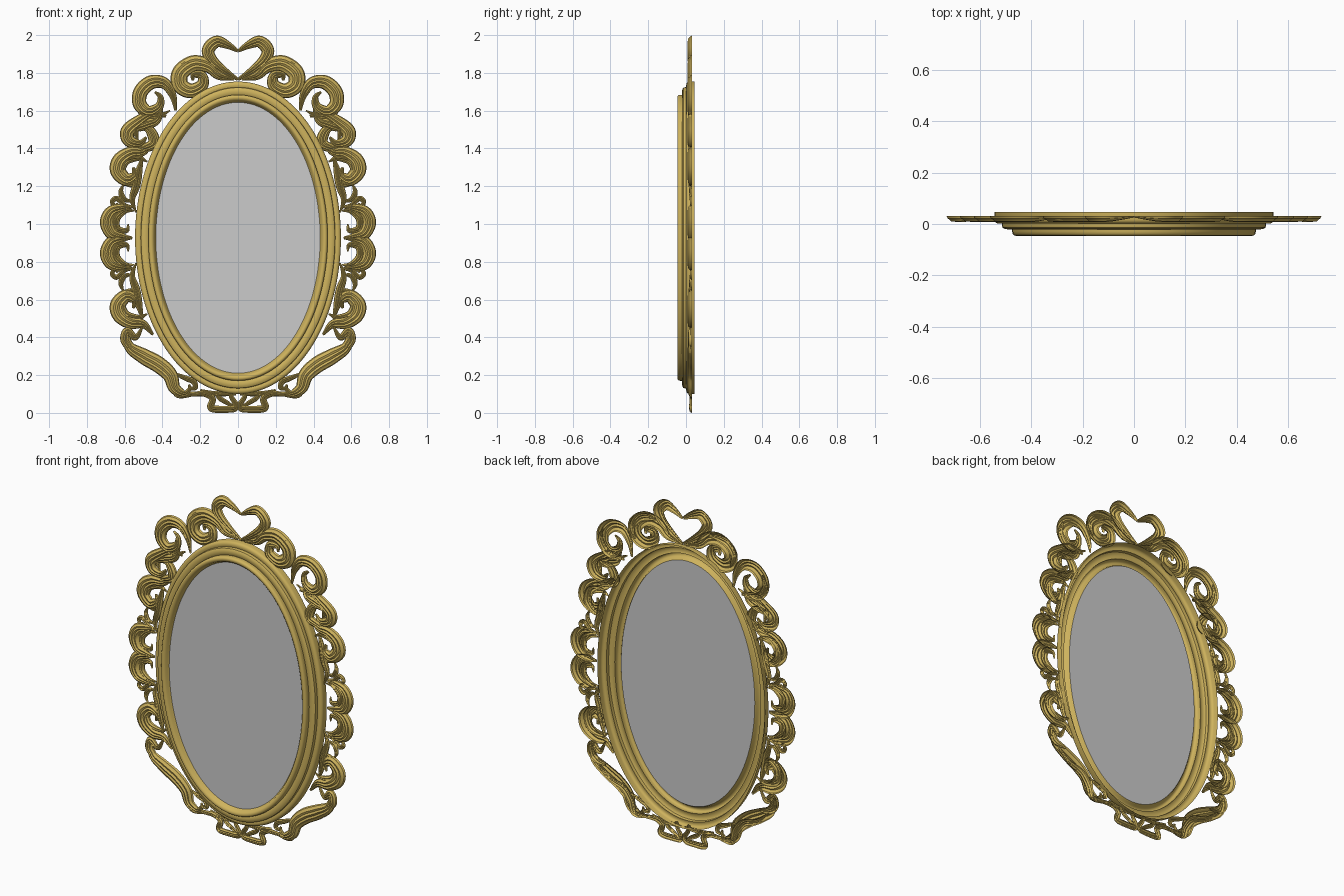
import bpy, math
from mathutils import Vector

CZ = 0.927                      # height of the oval's centre
RX, RZ = 0.435, 0.717           # half sizes of the glass

gold = bpy.data.materials.new("gold")
gold.diffuse_color = (0.62, 0.45, 0.11, 1)


def make(name, verts, faces, mat=None, mirror=None):
    me = bpy.data.meshes.new(name)
    me.from_pydata(verts, [], faces)
    ob = bpy.data.objects.new(name, me)
    ob.location.z = CZ
    bpy.context.collection.objects.link(ob)
    if mat:
        me.materials.append(mat)
    if mirror:
        m = ob.modifiers.new("mirror", 'MIRROR')
        m.use_axis = mirror
        m.use_clip = False
        m.use_mirror_merge = False
    bpy.context.view_layer.objects.active = ob
    ob.select_set(True)
    bpy.ops.object.shade_smooth_by_angle(angle=math.radians(40))
    ob.select_set(False)
    return ob


# oval moulding: stepped hollow profile (offset outward, depth)
profile = [(0, -.018), (.006, -.026), (.010, -.037), (.018, -.044), (.026, -.046),
           (.033, -.044), (.038, -.038), (.040, -.030), (.040, -.016), (.046, -.019),
           (.058, -.021), (.070, -.019), (.078, -.014), (.080, -.006), (.080, .004),
           (.090, .001), (.100, .003), (.107, .008), (.110, .016), (.110, .046)]
N, P = 128, len(profile)
verts, faces = [], []
for i in range(N):
    a = 2 * math.pi * i / N
    for d, y in profile:
        verts.append(((RX + d) * math.cos(a), y, (RZ + d) * math.sin(a)))
    for j in range(P - 1):
        k = (i + 1) % N
        faces.append((i * P + j, k * P + j, k * P + j + 1, i * P + j + 1))
make("oval_frame", verts, faces, gold)

# mirror glass
ring = [(RX * math.cos(2 * math.pi * i / N), -.018, RZ * math.sin(2 * math.pi * i / N))
        for i in range(N)]
make("mirror_glass", ring, [tuple(range(N))])


def spline(p, steps=10):
    """Catmull-Rom through the points"""
    q = [2 * p[0] - p[1]] + p + [2 * p[-1] - p[-2]]
    out = []
    for i in range(1, len(q) - 2):
        a, b, c, d = q[i - 1:i + 3]
        for s in range(steps):
            t = s / steps
            out.append(.5 * (2 * b + (c - a) * t + (2 * a - 5 * b + 4 * c - d) * t * t
                             + (3 * b - a - 3 * c + d) * t ** 3))
    return out + [p[-1]]


def scroll(name, pts, width, peak=.45, both=False, ends=.15):
    """Ridged ribbon swelling to width at fraction peak, thin at both ends"""
    path = spline([Vector((x, z - CZ)) for x, z in pts])
    n, C = len(path), 17
    verts, faces = [], []
    for i, p in enumerate(path):
        t = i / (n - 1)
        u = t / peak * .5 if t < peak else .5 + (t - peak) / (1 - peak) * .5
        w = width * (ends + (1 - ends) * math.sin(math.pi * u))
        tan = (path[min(i + 1, n - 1)] - path[max(i - 1, 0)]).normalized()
        nor = Vector((-tan.y, tan.x))
        for j in range(C):
            s = 2 * j / (C - 1) - 1
            h = min(w * .38, .024) * math.sqrt(max(0, 1 - s * s))
            h *= .86 + .14 * math.cos(4 * math.pi * s)      # carved grooves
            q = p + nor * (s * w / 2)
            verts.append((q.x, .031 - h, q.y))
        if i:
            for j in range(C - 1):
                a = (i - 1) * C + j
                faces.append((a, a + C, a + C + 1, a + 1))
    return make(name, verts, faces, gold, (True, False, both))


# heart crest on top
scroll("heart_crest", [(0, 1.765), (.07, 1.81), (.135, 1.865), (.158, 1.92),
                       (.115, 1.965), (.06, 1.95), (0, 1.915)], .068, .55, ends=.22)
# crest side scroll
scroll("crest_scroll", [(.02, 1.765), (.10, 1.785), (.155, 1.835), (.235, 1.85),
                        (.305, 1.80), (.305, 1.735), (.25, 1.705), (.19, 1.735),
                        (.19, 1.785), (.235, 1.79), (.24, 1.76)], .09, .37)
scroll("crest_leaf", [(.17, 1.86), (.23, 1.86), (.29, 1.84), (.33, 1.78), (.31, 1.71)], .05)
# shoulder scroll
scroll("shoulder_scroll", [(.33, 1.60), (.345, 1.68), (.39, 1.745), (.46, 1.75), (.515, 1.70),
                           (.52, 1.635), (.475, 1.595), (.42, 1.62), (.41, 1.67),
                           (.44, 1.70)], .078, .42)
scroll("shoulder_leaf", [(.52, 1.72), (.535, 1.65), (.50, 1.59), (.43, 1.57), (.36, 1.60)], .045)
scroll("shoulder_sweep", [(.38, 1.57), (.46, 1.58), (.53, 1.54), (.585, 1.49), (.575, 1.44),
                          (.52, 1.425), (.485, 1.46)], .075, .5)

# upper scroll between shoulder and side
scroll("upper_curl", [(.40, 1.61), (.43, 1.55), (.49, 1.525), (.54, 1.50), (.53, 1.44)], .055)
scroll("upper_stem", [(.54, 1.52), (.47, 1.50), (.445, 1.43), (.50, 1.40), (.56, 1.38)], .06)

# side scrolls repeated above and below the middle
scroll("flank_scroll", [(.45, 1.44), (.50, 1.385), (.57, 1.375), (.625, 1.335), (.635, 1.28),
                        (.59, 1.235), (.545, 1.26), (.555, 1.30)], .085, .5, True)
scroll("flank_leaf", [(.48, 1.33), (.53, 1.35), (.60, 1.33), (.62, 1.26), (.57, 1.21),
                      (.53, 1.23)], .05, .5, True)
scroll("flank_stem", [(.505, 1.36), (.525, 1.28), (.54, 1.2), (.56, 1.13), (.54, 1.06)],
       .045, .4, True)
scroll("flank_tendril", [(.55, 1.12), (.60, 1.13), (.62, 1.17), (.605, 1.215)], .03, .5, True)
scroll("small_curl", [(.55, 1.09), (.60, 1.10), (.64, 1.135), (.665, 1.12), (.655, 1.095),
                      (.635, 1.11)], .028, .4, True, .4)
scroll("side_scroll", [(.555, 1.09), (.61, 1.085), (.67, 1.065), (.695, 1.01), (.67, .95),
                       (.61, .93), (.56, .925)], .072, .5, True)
scroll("side_inner_curl", [(.55, 1.07), (.60, 1.07), (.645, 1.03), (.64, .975), (.59, .965),
                           (.58, 1.0)], .045, .4, True)

# lower leaf running down to the foot
scroll("lower_curl", [(.50, .47), (.54, .40), (.585, .43), (.595, .385), (.56, .345),
                      (.50, .33)], .055, .6)
scroll("lower_leaf", [(.60, .43), (.575, .35), (.50, .30), (.42, .255), (.36, .20),
                      (.335, .13), (.28, .10), (.25, .14)], .088, .38)
scroll("lower_leaf_edge", [(.56, .33), (.48, .26), (.39, .225), (.34, .16), (.32, .10),
                           (.26, .095), (.20, .11)], .045)
scroll("lower_tendril", [(.34, .21), (.28, .185), (.235, .165), (.225, .135), (.25, .13),
                         (.26, .15)], .03, .3, ends=.4)
# feet
scroll("foot_scroll", [(.31, .10), (.24, .10), (.175, .10), (.135, .075), (.145, .035),
                       (.13, .021), (.07, .019), (.02, .022), (.012, .045), (.035, .085),
                       (.04, .12)], .038, .5, ends=.5)
scroll("foot_brace", [(.02, .03), (.06, .055), (.10, .08), (.12, .11)], .026, .5, ends=.5)
scroll("foot_bar", [(.01, .10), (.07, .10), (.14, .105), (.20, .12)], .026, .5, ends=.5)
